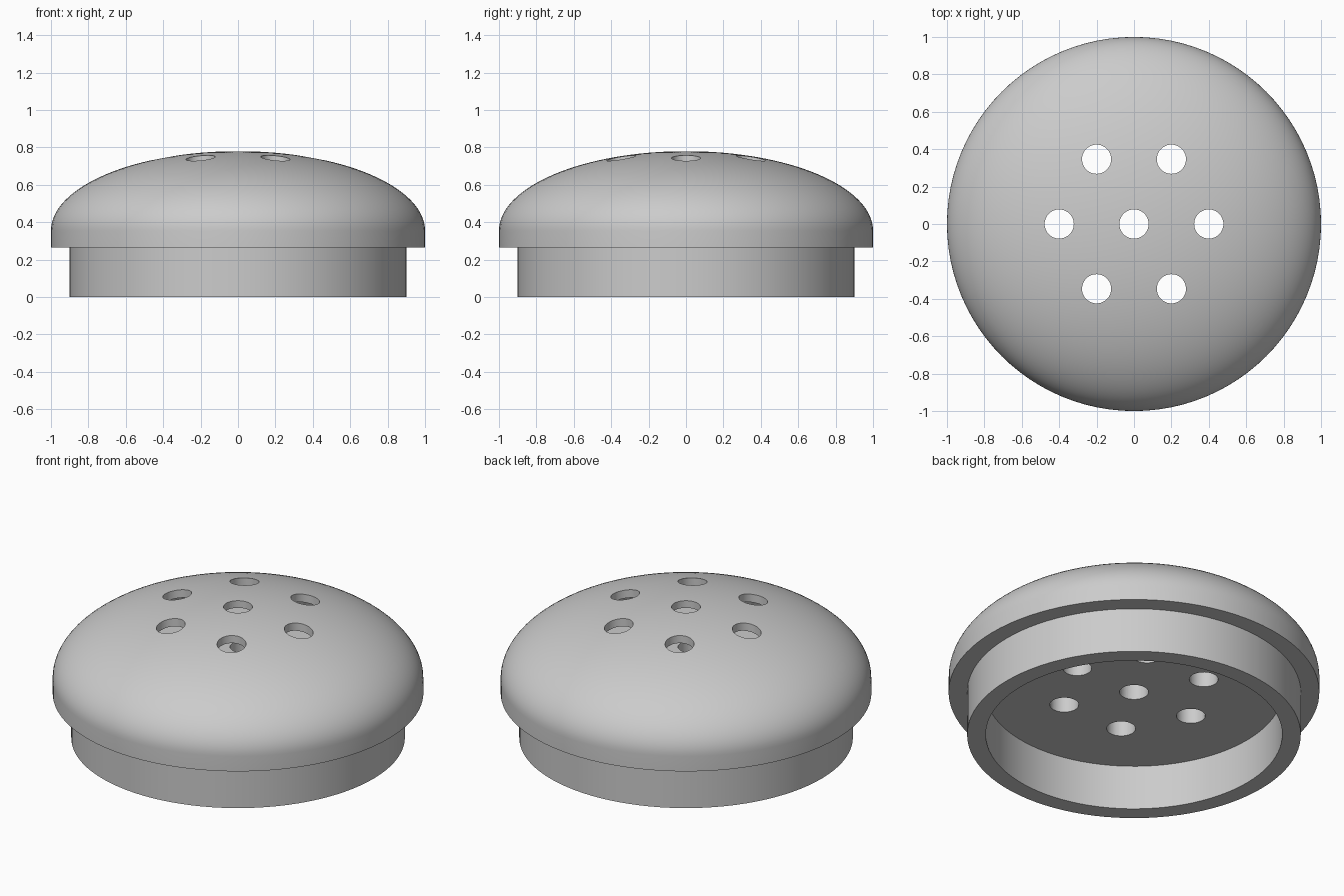
import bpy, bmesh
from math import sin, cos, pi, radians
from mathutils import Matrix

cube = bpy.data.objects.get("Cube")
if cube:
    bpy.data.objects.remove(cube, do_unlink=True)

SEGMENTS = 96
RIM_Z, DOME_Z, TOP_Z = 0.265, 0.355, 0.78
HOLE_RADIUS, HOLE_RING = 0.078, 0.4

grey = bpy.data.materials.new("plain_grey")
grey.use_nodes = True
colour = (0.6, 0.6, 0.6, 1)
grey.diffuse_color = colour
grey.node_tree.nodes["Principled BSDF"].inputs["Base Color"].default_value = colour


def to_object(name, bm):
    mesh = bpy.data.meshes.new(name)
    bm.to_mesh(mesh)
    bm.free()
    mesh.materials.append(grey)
    obj = bpy.data.objects.new(name, mesh)
    bpy.context.collection.objects.link(obj)
    return obj


def lathe(name, profile, closed=False):
    """Spin a list of (radius, height) points around the z axis."""
    bm = bmesh.new()
    verts = [bm.verts.new((r, 0, z)) for r, z in profile]
    pairs = list(zip(verts, verts[1:]))
    if closed:
        pairs.append((verts[-1], verts[0]))
    edges = [bm.edges.new(p) for p in pairs]
    bmesh.ops.spin(bm, geom=verts + edges, cent=(0, 0, 0), axis=(0, 0, 1),
                   angle=2 * pi, steps=SEGMENTS, use_duplicate=False)
    bmesh.ops.remove_doubles(bm, verts=bm.verts, dist=1e-5)
    bmesh.ops.recalc_face_normals(bm, faces=bm.faces)
    return to_object(name, bm)


def dome_profile(scale, steps=32):
    """Quarter ellipse from the pole down to the widest radius."""
    angles = [pi / 2 * i / steps for i in range(steps + 1)]
    return [(scale * sin(a), DOME_Z + scale * (TOP_Z - DOME_Z) * cos(a)) for a in angles]


def cut(target, cutter):
    cutter.hide_render = True
    mod = target.modifiers.new("cut", "BOOLEAN")
    mod.operation, mod.solver, mod.object = "DIFFERENCE", "EXACT", cutter
    bpy.context.view_layer.objects.active = target
    bpy.ops.object.modifier_apply(modifier=mod.name)
    bpy.data.objects.remove(cutter, do_unlink=True)


# Domed cap with a flat underside, hollow above its floor
cap = lathe("domed_cap", dome_profile(1) + [(1, RIM_Z), (0, RIM_Z)])
cut(cap, lathe("cavity_cutter", dome_profile(0.9) + [(0, DOME_Z)]))

# Seven pouring holes: one in the centre and a ring of six
bm = bmesh.new()
centres = [(0, 0)] + [(HOLE_RING * cos(radians(a)), HOLE_RING * sin(radians(a)))
                      for a in range(0, 360, 60)]
for x, y in centres:
    bmesh.ops.create_cone(bm, cap_ends=True, segments=48, radius1=HOLE_RADIUS,
                          radius2=HOLE_RADIUS, depth=1,
                          matrix=Matrix.Translation((x, y, 0.6)))
cut(cap, to_object("hole_cutter", bm))

# Plug ring below the cap
skirt = lathe("plug_ring", [(0.9, 0), (0.9, RIM_Z), (0.8, RIM_Z), (0.8, 0)], closed=True)

# Smooth shading with sharp rims
for obj in (cap, skirt):
    bpy.ops.object.select_all(action="DESELECT")
    obj.select_set(True)
    bpy.context.view_layer.objects.active = obj
    bpy.ops.object.shade_smooth_by_angle(angle=radians(30))
